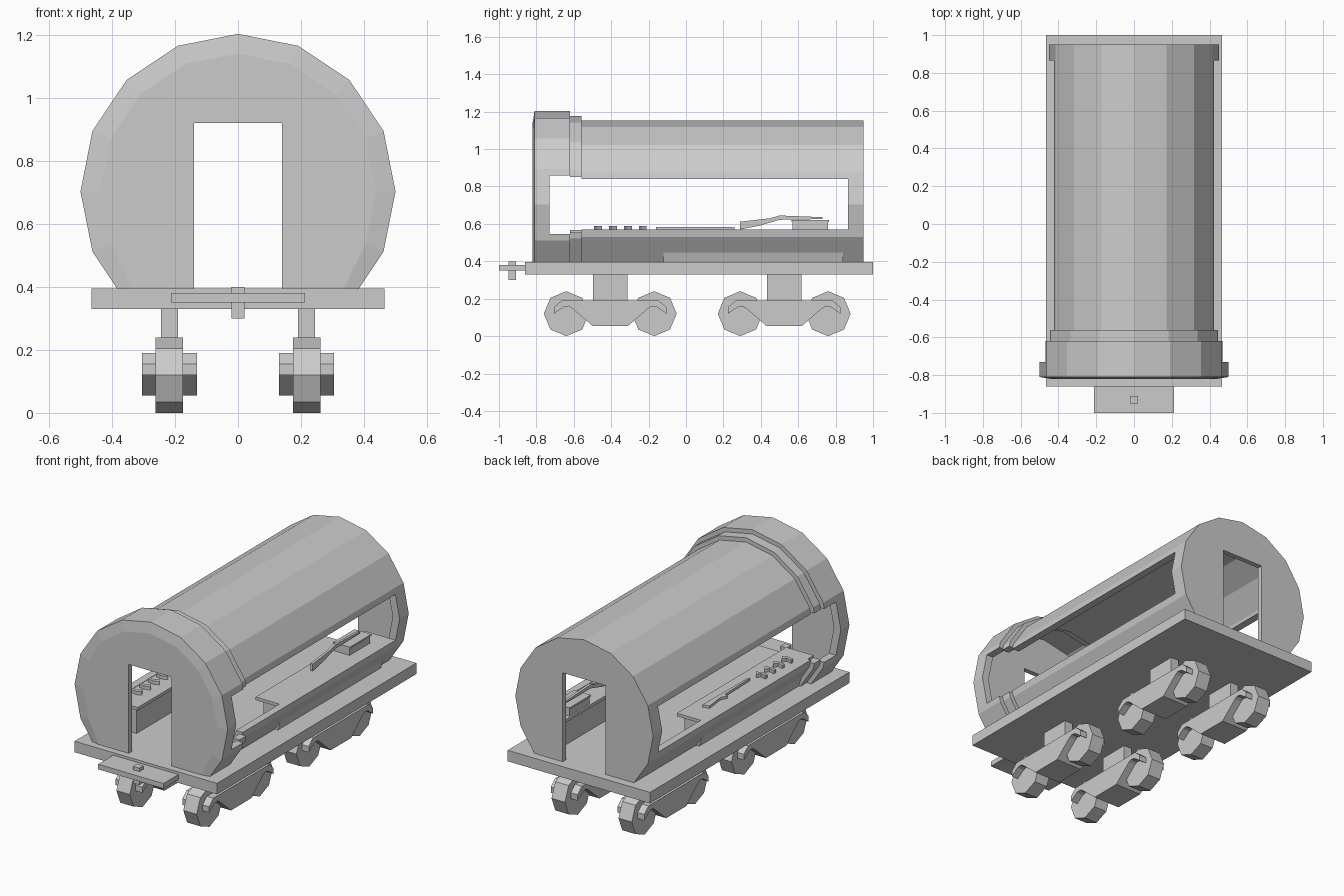
import bpy, bmesh
from math import sin, cos, pi

if "Cube" in bpy.data.objects:
    bpy.data.objects.remove(bpy.data.objects["Cube"])

CZ, FLOOR = 0.703, 0.395   # barrel axis height, deck top


def prism(name, pts, a, b, axis='Y', start=None):
    """Extrude a profile from a to b along an axis; start = optional other profile at a."""
    bm = bmesh.new()

    def put(p, d):
        return bm.verts.new({'X': (d, p[0], p[1]), 'Y': (p[0], d, p[1]), 'Z': (p[0], p[1], d)}[axis])
    va = [put(p, a) for p in (start or pts)]
    vb = [put(p, b) for p in pts]
    bm.faces.new(va)
    bm.faces.new(vb[::-1])
    n = len(pts)
    for i in range(n):
        j = (i + 1) % n
        bm.faces.new((va[i], vb[i], vb[j], va[j]))
    bmesh.ops.recalc_face_normals(bm, faces=bm.faces)
    me = bpy.data.meshes.new(name)
    bm.to_mesh(me)
    bm.free()
    ob = bpy.data.objects.new(name, me)
    bpy.context.collection.objects.link(ob)
    return ob


def box(name, x0, x1, y0, y1, z0, z1):
    return prism(name, [(x0, z0), (x1, z0), (x1, z1), (x0, z1)], y0, y1)


def mirror(ob):
    ob.modifiers.new("mirror", 'MIRROR')
    return ob


def chain(r, lo, hi=9):
    """Right-hand outline of a 16-sided barrel between two heights, going up."""
    v = [(r * sin(k * pi / 8), CZ + r * cos(k * pi / 8)) for k in range(8, -1, -1)]

    def at(z):
        for (xa, za), (xb, zb) in zip(v, v[1:]):
            if za <= z <= zb:
                return (xa + (xb - xa) * (z - za) / (zb - za), z)
    out = [at(lo)] + [p for p in v if lo < p[1] < hi]
    return out + ([at(hi)] if hi < 9 else [])


def arch(r, lo):
    c = chain(r, lo)
    c[-1] = (0, c[-1][1])
    return c + [(-x, z) for x, z in c[-2::-1]]


def band(name, r, lo, y0, y1, t=0.045):
    return prism(name, arch(r, lo) + arch(r - t, lo)[::-1], y0, y1)


def sill(name, r, hi, y0, y1, t=0.045):
    mirror(prism(name, chain(r, FLOOR, hi) + chain(r - t, FLOOR, hi)[::-1], y0, y1))


# barrel shell: stepped collar at the front, then the long body, open at both sides
for name, r, s, w, y0, y1 in (("collar", 0.50, 0.545, 0.86, -0.73, -0.62),
                              ("collar_step", 0.475, 0.555, 0.85, -0.62, -0.56),
                              ("body", 0.45, 0.57, 0.84, -0.56, 0.865)):
    band(name + "_roof", r, w, y0, y1)
    sill(name + "_sill", r, s, y0, y1)
band("collar_front_ring", 0.50, FLOOR, -0.81, -0.73)
band("body_rear_ring", 0.45, FLOOR, 0.865, 0.94)

# end walls with doorways
door = [(-0.14, FLOOR), (-0.14, 0.92), (0.14, 0.92), (0.14, FLOOR)]
prism("front_wall", arch(0.50, FLOOR) + door, -0.81, -0.79)
prism("front_wall_bevel", arch(0.50, FLOOR) + door, -0.82, -0.81,
      start=[(x * 0.875, z if z <= FLOOR + 1e-6 else CZ + (z - CZ) * 0.875)
             for x, z in arch(0.50, FLOOR)] + door)
prism("rear_wall", arch(0.45, FLOOR) + door, 0.92, 0.95)

# deck, coupling plate and pin
box("deck", -0.465, 0.465, -0.86, 1.0, 0.33, FLOOR)
box("coupling_plate", -0.213, 0.213, -1.0, -0.84, 0.35, 0.38)
box("coupling_pin", -0.021, 0.021, -0.95, -0.91, 0.30, 0.40)

# wheel trucks: frame hooked over two octagonal wheels, hung on a post
half = [(0.095, 0.055), (0.205, 0.15), (0.225, 0.16), (0.25, 0.155), (0.30, 0.12),
        (0.30, 0.155), (0.26, 0.19)]
frame = half + [(-y, z) for y, z in half[::-1]]
for c, end in ((-0.405, "front"), (0.525, "rear")):
    mirror(prism(end + "_truck_frame", [(c + y, z) for y, z in frame], 0.13, 0.305, 'X'))
    mirror(box(end + "_truck_post", 0.19, 0.245, c - 0.093, c + 0.093, 0.15, 0.335))
    for s in (-1, 1):
        wheel = [(c + s * 0.235 + 0.12 * sin(k * pi / 4), 0.12 + 0.12 * cos(k * pi / 4)) for k in range(8)]
        mirror(prism(end + "_wheel", wheel, 0.175, 0.262, 'X'))

# counters inside, staggered left and right
for s, side, y0, y1 in ((1, "right", -0.15, 0.87), (-1, "left", -0.62, 0.40)):
    prism(side + "_counter_top", [(s * x, z) for x, z in ((0.22, 0.55), (0.22, 0.568), (0.40, 0.568), (0.40, 0.55))], y0, y1)
    prism(side + "_counter_base", [(s * x, z) for x, z in ((0.25, FLOOR), (0.25, 0.55), (0.39, 0.55), (0.345, FLOOR))], y0 + 0.03, y1 - 0.03)

# right counter: crate with a long prop leaning on it
box("crate", 0.23, 0.33, 0.57, 0.76, 0.568, 0.61)
box("crate_lid", 0.225, 0.335, 0.565, 0.765, 0.61, 0.62)
prism("leaning_prop", [(0.29, 0.57), (0.29, 0.612), (0.45, 0.63), (0.50, 0.645), (0.73, 0.636),
                       (0.73, 0.626), (0.50, 0.622), (0.39, 0.59)], 0.27, 0.285, 'X')

# left counter: long prop lying flat, and small loose pieces
prism("flat_prop", [(-0.29, 0.26), (-0.33, 0.25), (-0.315, 0.13), (-0.335, 0.09), (-0.312, 0.08),
                    (-0.305, -0.16), (-0.295, -0.16), (-0.29, 0.08)], 0.568, 0.583, 'Z')
for i in range(4):
    y = -0.24 - 0.08 * i
    prism("loose_piece", [(-0.29, y), (-0.31, y + 0.03), (-0.325, y + 0.005), (-0.36, y + 0.015),
                          (-0.36, y - 0.005), (-0.32, y - 0.012)], 0.568, 0.588, 'Z')
